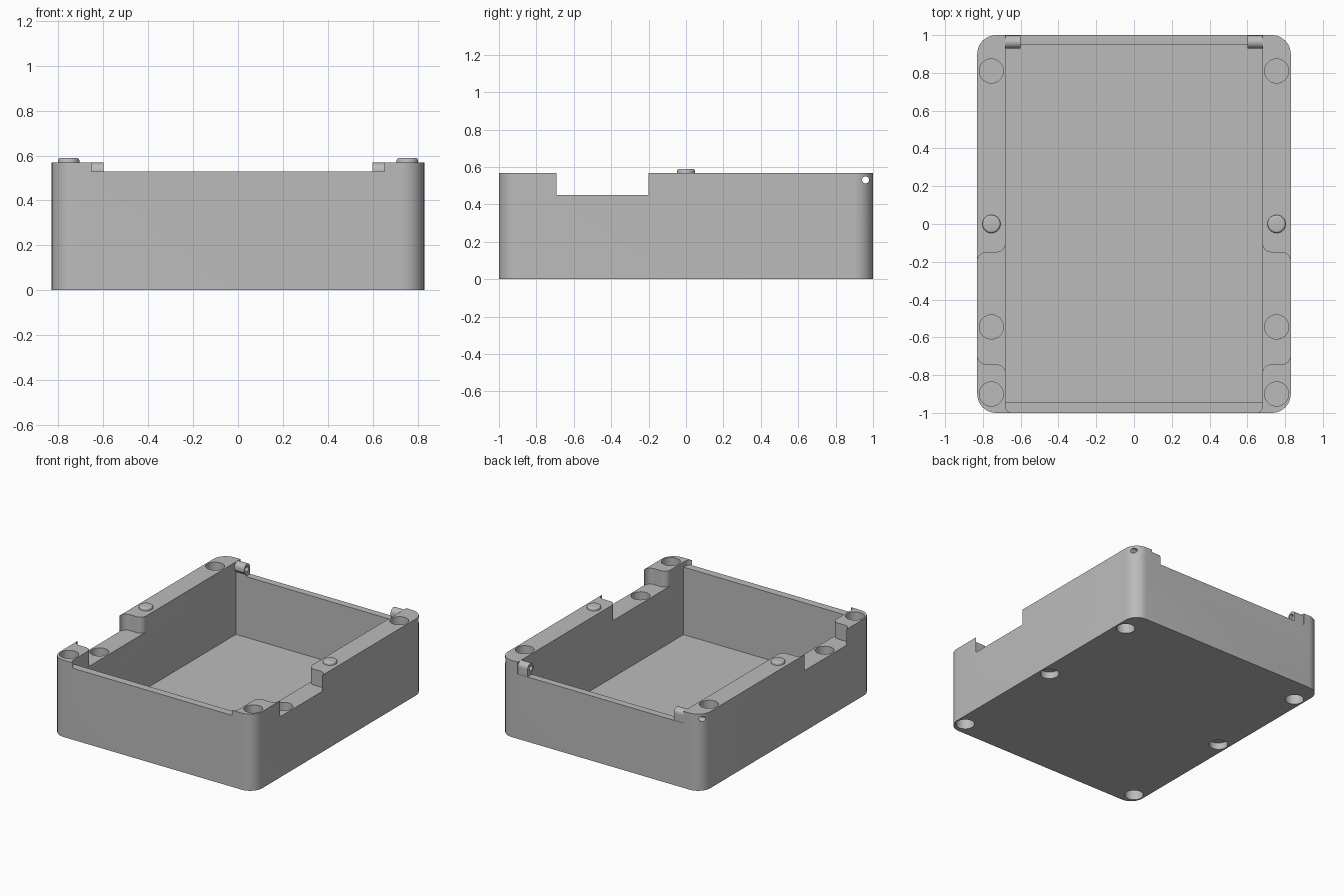
import bpy, bmesh, math
from mathutils import Matrix

if "Cube" in bpy.data.objects:
    bpy.data.objects.remove(bpy.data.objects["Cube"])

HALF_X, TOP, RIM_X = 0.83, 0.568, 0.755
grey = bpy.data.materials.new("plain_grey")
grey.diffuse_color = (0.5, 0.5, 0.5, 1)
grey.use_nodes = True
grey.node_tree.nodes["Principled BSDF"].inputs["Base Color"].default_value = grey.diffuse_color


def arc(cx, cy, r, a0, a1, n=10):
    return [(cx + r * math.cos(math.radians(a0 + (a1 - a0) * i / n)),
             cy + r * math.sin(math.radians(a0 + (a1 - a0) * i / n))) for i in range(n + 1)]


def prism(name, pts, lo, hi, axis="Z"):
    """Extrude a 2D outline along Z, or a (y, z) outline along X."""
    bm = bmesh.new()
    place = (lambda p, h: (p[0], p[1], h)) if axis == "Z" else (lambda p, h: (h, p[0], p[1]))
    face = bm.faces.new([bm.verts.new(place(p, lo)) for p in pts])
    ext = bmesh.ops.extrude_face_region(bm, geom=[face])
    shift = (0, 0, hi - lo) if axis == "Z" else (hi - lo, 0, 0)
    bmesh.ops.translate(bm, verts=[v for v in ext["geom"] if isinstance(v, bmesh.types.BMVert)], vec=shift)
    bmesh.ops.recalc_face_normals(bm, faces=bm.faces)
    me = bpy.data.meshes.new(name)
    bm.to_mesh(me)
    bm.free()
    ob = bpy.data.objects.new(name, me)
    bpy.context.collection.objects.link(ob)
    me.materials.append(grey)
    return ob


def rect(x0, x1, y0, y1):
    return [(x0, y0), (x1, y0), (x1, y1), (x0, y1)]


def disc(cx, cy, r, n=32):
    return arc(cx, cy, r, 0, 360, n)[:-1]


def smooth(ob):
    bpy.ops.object.select_all(action="DESELECT")
    ob.select_set(True)
    bpy.context.view_layer.objects.active = ob
    bpy.ops.object.shade_smooth_by_angle(angle=math.radians(35))


def cut(ob, cutter):
    mod = ob.modifiers.new("cut", "BOOLEAN")
    mod.operation, mod.solver, mod.object = "DIFFERENCE", "EXACT", cutter
    bpy.context.view_layer.objects.active = ob
    bpy.ops.object.modifier_apply(modifier=mod.name)
    bpy.data.objects.remove(cutter)


# tray body with rounded upright corners
r = 0.1
cx, cy = HALF_X - r, 1 - r
body = prism("tray_body", arc(cx, cy, r, 0, 90) + arc(-cx, cy, r, 90, 180)
             + arc(-cx, -cy, r, 180, 270) + arc(cx, -cy, r, 270, 360), 0, TOP)

# inner cavity and lowered back wall
cut(body, prism("cavity_cutter", rect(-0.68, 0.68, -0.943, 0.948), 0.03, 1))
cut(body, prism("back_cutter", rect(-0.68, 0.68, 0.9, 1.1), 0.48, 1))

# lowered front wall, flaring into thin fins at the outer face
front = [(0.68, -0.9)] + [(-0.68, -0.9)] + arc(-0.64, -0.962, 0.04, 180, 268, 8) \
    + [(-0.639, -1.1), (0.639, -1.1)] + arc(0.64, -0.962, 0.04, 272, 360, 8)
cut(body, prism("front_cutter", front, 0.53, 1))

for s in (-1, 1):
    # side grip notch: S-shaped ends, wide inside and narrow outside
    upper = [(0.6, -0.103), (0.68, -0.103)] + arc(0.727, -0.103, 0.047, 180, 270, 8) \
        + arc(0.78, -0.2, 0.05, 90, 0, 8) + [(0.9, -0.215)]
    lower = [(0.9, -0.69)] + arc(0.78, -0.693, 0.05, 0, -90, 8) \
        + arc(0.727, -0.79, 0.047, 90, 180, 8) + [(0.6, -0.79)]
    cut(body, prism("notch_cutter", [(s * x, y) for x, y in upper + lower], 0.45, 1))
    # round sockets in the rim, the grip ledge and the underside
    for y, lo, hi in ((0.81, 0.46, 1), (-0.9, 0.46, 1), (-0.545, 0.34, 1),
                      (0.81, -1, 0.1), (-0.9, -1, 0.1), (0.0, -1, 0.05)):
        cut(body, prism("socket_cutter", disc(s * RIM_X, y, 0.064), lo, hi))
    # hinge pin hole through the rear post
    ends = sorted((s * 0.5, s * 0.95))
    cut(body, prism("pin_cutter", disc(0.96, 0.531, 0.019, 20), *ends, axis="X"))
smooth(body)

for s, side in ((-1, "left"), (1, "right")):
    # hinge ear with rounded top and pin hole
    ear_pts = [(0.948, 0.47), (0.998, 0.47), (0.998, 0.531)] \
        + arc(0.964, 0.534, 0.034, 5, 175, 12) + [(0.93, 0.515), (0.948, 0.495)]
    ear = prism("hinge_ear_" + side, ear_pts, *sorted((s * 0.6, s * 0.68)), axis="X")
    cut(ear, prism("pin_cutter", disc(0.96, 0.531, 0.019, 20), *sorted((s * 0.5, s * 0.95)), axis="X"))
    smooth(ear)
    # locating peg with softened top edge
    peg = prism("peg_" + side, disc(s * RIM_X, 0, 0.048), TOP - 0.01, 0.589)
    bm = bmesh.new()
    bm.from_mesh(peg.data)
    rim = [e for e in bm.edges if all(v.co.z > 0.58 for v in e.verts)]
    bmesh.ops.bevel(bm, geom=rim, offset=0.012, segments=4, profile=0.5, affect="EDGES")
    bm.to_mesh(peg.data)
    bm.free()
    smooth(peg)
